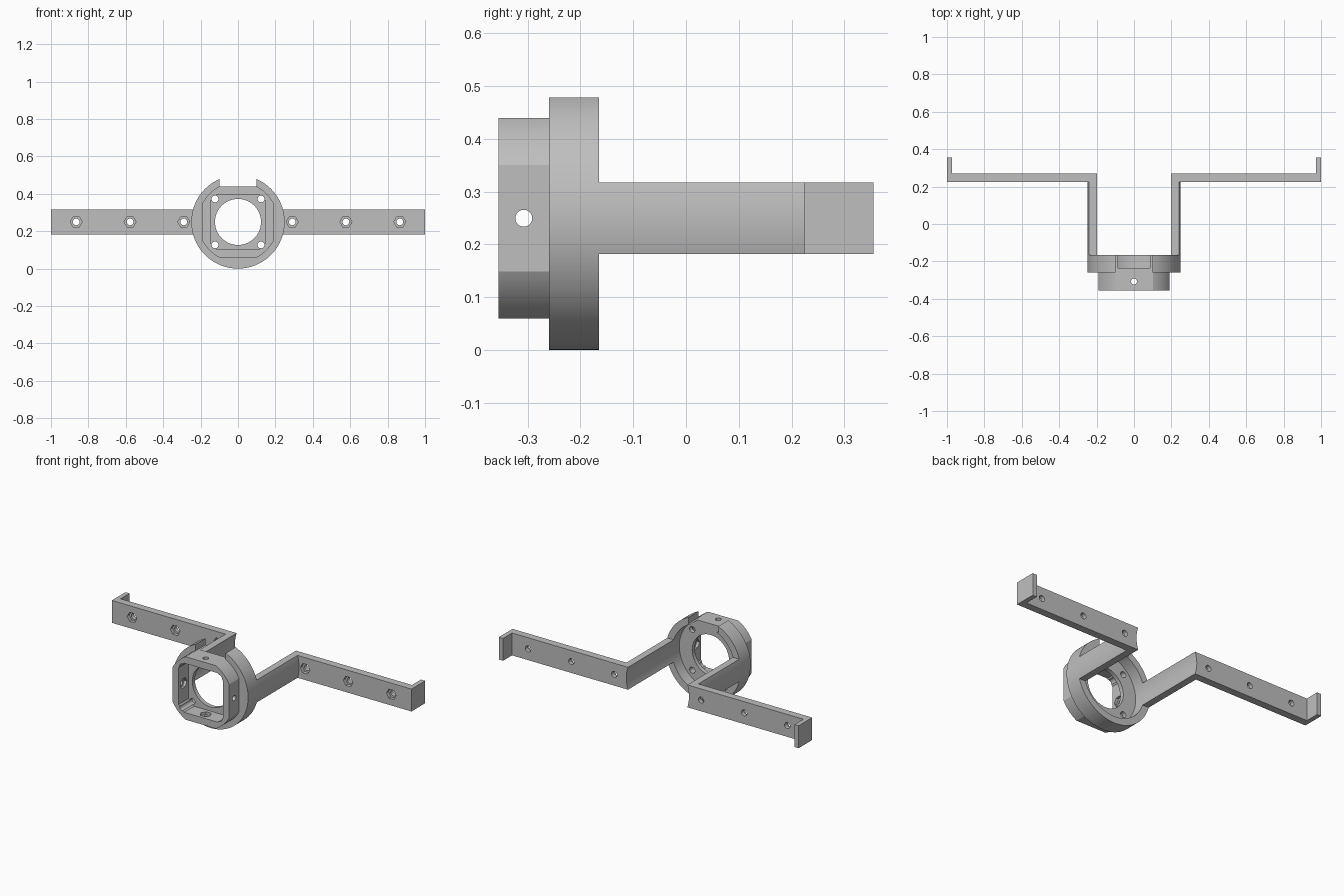
import bpy, bmesh, math
from mathutils import Vector

cube = bpy.data.objects.get("Cube")
if cube:
    bpy.data.objects.remove(cube, do_unlink=True)

C = 0.2495            # height of the ring axis, also the ring radius
INNER, HALF = 0.209, 0.0675
FRONT, STEP, REAR = -0.355, -0.26, -0.165

grey = bpy.data.materials.new("plain grey")
grey.use_nodes = True
grey.diffuse_color = (0.52, 0.52, 0.52, 1)
grey.node_tree.nodes["Principled BSDF"].inputs["Base Color"].default_value = (0.52, 0.52, 0.52, 1)


def prism(name, pts, a, b, axis="y"):
    """Extrude a 2D outline from a to b along an axis; y and x prisms are centred on the ring axis."""
    place = {"y": lambda u, v, t: (u, t, v + C),
             "x": lambda u, v, t: (t, u, v + C),
             "z": lambda u, v, t: (u, v, t)}[axis]
    bm = bmesh.new()
    low = [bm.verts.new(place(u, v, a)) for u, v in pts]
    top = [bm.verts.new(place(u, v, b)) for u, v in pts]
    bm.faces.new(low)
    bm.faces.new(top)
    for i in range(len(pts)):
        j = (i + 1) % len(pts)
        bm.faces.new((low[i], low[j], top[j], top[i]))
    bmesh.ops.recalc_face_normals(bm, faces=bm.faces)
    mesh = bpy.data.meshes.new(name)
    bm.to_mesh(mesh)
    bm.free()
    mesh.materials.append(grey)
    ob = bpy.data.objects.new(name, mesh)
    bpy.context.collection.objects.link(ob)
    return ob


def circle(r, u=0, v=0, n=72):
    return [(u + r * math.cos(math.tau * i / n), v + r * math.sin(math.tau * i / n)) for i in range(n)]


def arc(r, start, end, n=12):
    return [(r * math.cos(start + (end - start) * i / n), r * math.sin(start + (end - start) * i / n))
            for i in range(n + 1)]


def clipped_square(half, r):
    """Square whose corners are rounded off by a concentric circle."""
    a = math.acos(half / r)
    return [p for k in range(4) for p in arc(r, k * math.pi / 2 + a, (k + 1) * math.pi / 2 - a)]


def rect(u0, u1, v0, v1):
    return [(u0, v0), (u1, v0), (u1, v1), (u0, v1)]


def combine(target, tool, operation="DIFFERENCE"):
    mod = target.modifiers.new("cut", "BOOLEAN")
    mod.operation, mod.solver, mod.object = operation, "EXACT", tool
    bpy.context.view_layer.objects.active = target
    bpy.ops.object.modifier_apply(modifier=mod.name)
    bpy.data.objects.remove(tool, do_unlink=True)


def finish(ob):
    bpy.ops.object.select_all(action="DESELECT")
    ob.select_set(True)
    bpy.context.view_layer.objects.active = ob
    bpy.ops.object.shade_smooth_by_angle(angle=math.radians(25))


# Ring with its open top notch, joined to the square front housing
body = prism("ring_housing", circle(C, n=96), STEP, REAR)
combine(body, prism("notch", rect(-0.1, 0.1, 0.19, 0.4), -0.5, 0))
combine(body, prism("housing", clipped_square(0.19, 0.215), FRONT, STEP + 0.01), "UNION")

# Front pocket, rear pocket and central bore
combine(body, prism("front_pocket", clipped_square(0.148, 0.185), -0.5, STEP))
combine(body, prism("rear_pocket", circle(INNER, n=96), -0.235, 0))
combine(body, prism("bore", circle(0.123), -0.5, 0))

# Corner screw holes
for sx in (-1, 1):
    for sz in (-1, 1):
        combine(body, prism("corner_hole", circle(0.018, 0.123 * sx, 0.123 * sz, 24), -0.5, 0))

# Wall screw holes with nut recesses on the inside, on all four sides
mid = (FRONT + STEP) / 2
for s in (-1, 1):
    combine(body, prism("side_hole", circle(0.016, mid, 0, 24), 0.1 * s, 0.3 * s, "x"))
    combine(body, prism("side_nut", circle(0.032, mid, 0, 6), 0.1 * s, 0.165 * s, "x"))
    combine(body, prism("top_hole", circle(0.016, 0, mid, 24), C + 0.1 * s, C + 0.24 * s, "z"))
    combine(body, prism("top_nut", circle(0.032, 0, mid, 6), C + 0.1 * s, C + 0.165 * s, "z"))
finish(body)

# Curved arms and drilled wings with bent end tabs
for side, s in (("left", 1), ("right", -1)):
    ao, ai = math.asin(HALF / C), math.asin(HALF / INNER)
    sector = arc(C, -ao, ao) + arc(INNER, ai, -ai)
    arm = prism(side + "_arm", [(s * u, v) for u, v in sector], REAR, 0.225)
    finish(arm)

    outline = [(0.18, 0.225), (1, 0.225), (1, 0.355), (0.972, 0.355), (0.972, 0.27), (0.18, 0.27)]
    wing = prism(side + "_wing", [(s * u, v) for u, v in outline], C - HALF, C + HALF, "z")
    combine(wing, prism("inner_curve", circle(INNER, n=96), 0.1, 0.5))
    for x in (0.29, 0.577, 0.865):
        combine(wing, prism("wing_hole", circle(0.018, s * x, 0, 24), 0.1, 0.3))
        combine(wing, prism("wing_nut", circle(0.032, s * x, 0, 6), 0.1, 0.245))
    finish(wing)
